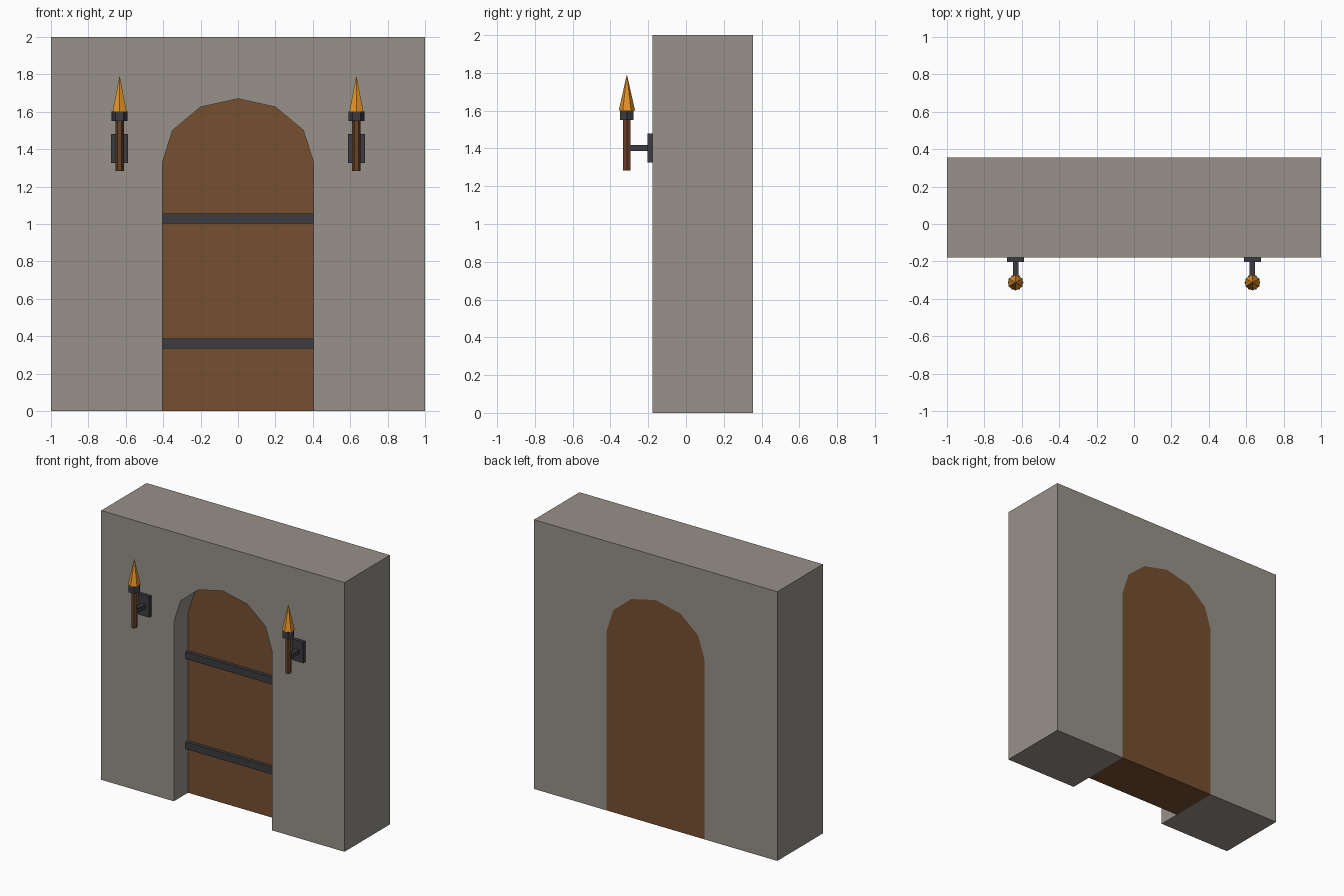
import bpy, bmesh, math
from mathutils import Matrix

if "Cube" in bpy.data.objects:
    bpy.data.objects.remove(bpy.data.objects["Cube"])


def material(name, rgb):
    m = bpy.data.materials.new(name)
    m.diffuse_color = (*rgb, 1)
    m.use_nodes = True
    m.node_tree.nodes["Principled BSDF"].inputs["Base Color"].default_value = m.diffuse_color
    return m


STONE = material("stone", (0.31, 0.285, 0.25))
WOOD = material("door_wood", (0.18, 0.08, 0.03))
HANDLE = material("torch_wood", (0.14, 0.055, 0.02))
IRON = material("iron", (0.045, 0.045, 0.053))
FLAME = material("flame", (0.78, 0.29, 0.02))


def finish(name, bm, mat):
    bmesh.ops.recalc_face_normals(bm, faces=bm.faces)
    mesh = bpy.data.meshes.new(name)
    bm.to_mesh(mesh)
    bm.free()
    mesh.materials.append(mat)
    ob = bpy.data.objects.new(name, mesh)
    bpy.context.collection.objects.link(ob)
    return ob


def prism(name, outline, y0, y1, mat):
    """Extrude an x-z outline along y."""
    bm = bmesh.new()
    face = bm.faces.new([bm.verts.new((x, y0, z)) for x, z in outline])
    out = bmesh.ops.extrude_face_region(bm, geom=[face])
    verts = [v for v in out["geom"] if isinstance(v, bmesh.types.BMVert)]
    bmesh.ops.translate(bm, verts=verts, vec=(0, y1 - y0, 0))
    return finish(name, bm, mat)


def box(name, x0, x1, y0, y1, z0, z1, mat):
    return prism(name, [(x0, z0), (x1, z0), (x1, z1), (x0, z1)], y0, y1, mat)


def cone(name, x, y, z0, z1, r0, r1, turn, mat, sides=6):
    bm = bmesh.new()
    place = Matrix.Translation((x, y, (z0 + z1) / 2)) @ Matrix.Rotation(turn, 4, "Z")
    bmesh.ops.create_cone(bm, cap_ends=True, segments=sides, radius1=r0,
                          radius2=r1, depth=z1 - z0, matrix=place)
    bmesh.ops.remove_doubles(bm, verts=bm.verts, dist=1e-5)
    return finish(name, bm, mat)


FRONT, BACK, DOOR = -0.178, 0.356, -0.012

# Arched outline shared by the doorway and the door
arch = [(0.403 * math.cos(i * math.pi / 6), 1.333 + 0.337 * math.sin(i * math.pi / 6))
        for i in range(7)]
opening = [(0.403, 0)] + arch + [(-0.403, 0)]

# Stone wall with the doorway notch
prism("wall", [(1, 0), (1, 2), (-1, 2), (-1, 0)] + opening[::-1], FRONT, BACK, STONE)

# Door and its iron straps
prism("door", opening, DOOR, BACK, WOOD)
for label, z in (("lower", 0.335), ("upper", 1.004)):
    box(f"{label}_strap", -0.403, 0.403, DOOR - 0.026, DOOR + 0.01, z, z + 0.053, IRON)

# Wall torches: plate, arm, handle, cup and flame
TY = -0.313
for side, x in (("left", -0.633), ("right", 0.633)):
    box(f"{side}_torch_plate", x - 0.045, x + 0.045, -0.204, FRONT, 1.325, 1.48, IRON)
    box(f"{side}_torch_arm", x - 0.015, x + 0.015, TY, -0.204, 1.386, 1.417, IRON)
    # vertices of handle and cup point along x, those of the flame along y
    cone(f"{side}_torch_handle", x, TY, 1.284, 1.56, 0.0225, 0.0225, math.pi / 2, HANDLE)
    cone(f"{side}_torch_cup", x, TY, 1.55, 1.602, 0.042, 0.042, math.pi / 2, IRON)
    cone(f"{side}_torch_flame", x, TY, 1.602, 1.793, 0.043, 0.0, 0, FLAME)
